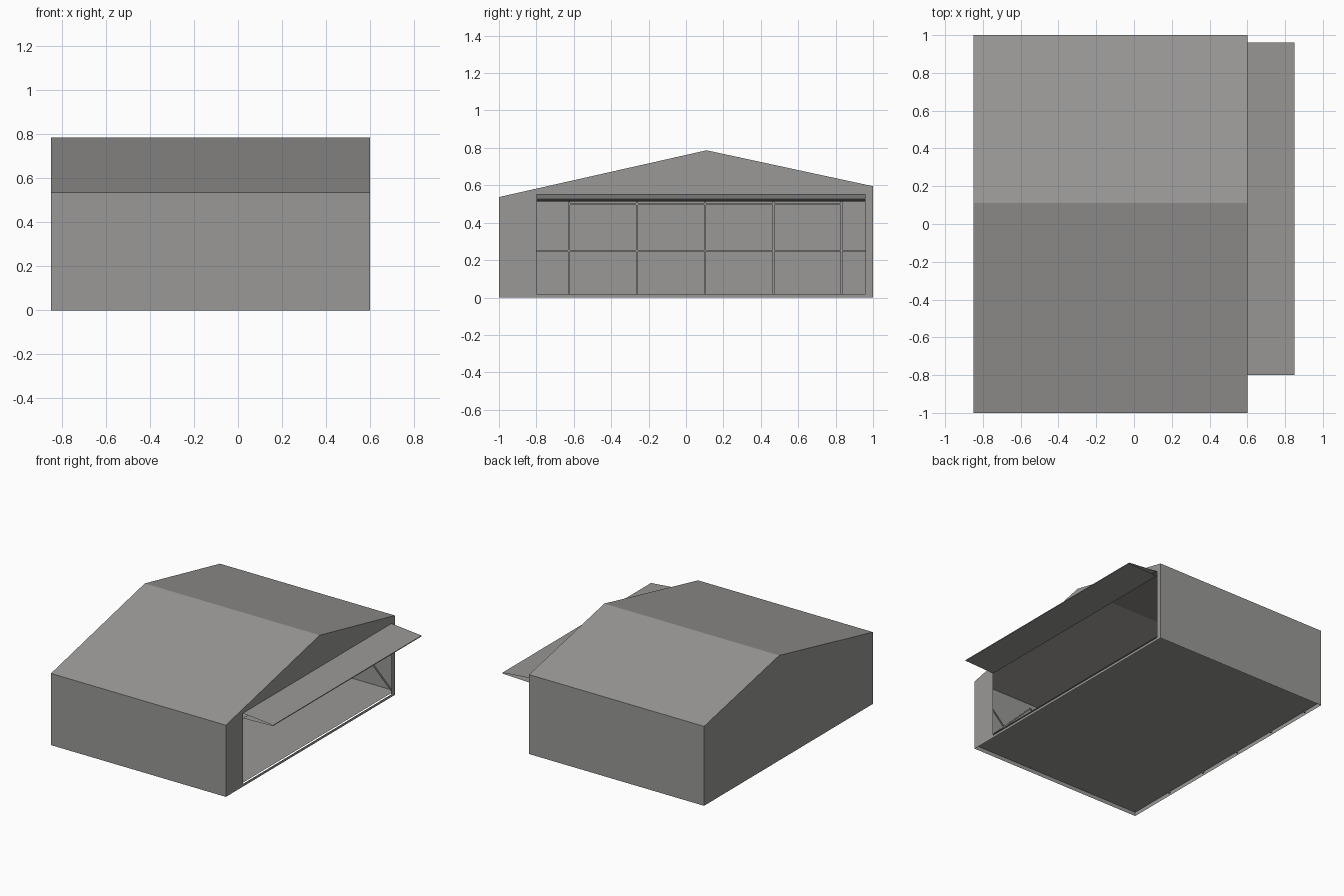
import bpy, bmesh
from mathutils import Vector

if "Cube" in bpy.data.objects:
    bpy.data.objects.remove(bpy.data.objects["Cube"])

grey = bpy.data.materials.new("warm_grey")
grey.diffuse_color = (0.32, 0.315, 0.305, 1)
grey.use_nodes = True
grey.node_tree.nodes["Principled BSDF"].inputs["Base Color"].default_value = grey.diffuse_color

XB, XF = -0.85, 0.60                     # back and open end of the hall
PROFILE = [(-1, 0), (-1, 0.537), (0.11, 0.787), (1, 0.595), (1, 0)]
OPENING = [(-0.8, 0.02), (-0.8, 0.55), (0.96, 0.55), (0.96, 0.02)]


def finish(name, bm):
    me = bpy.data.meshes.new(name)
    bm.to_mesh(me)
    bm.free()
    me.materials.append(grey)
    ob = bpy.data.objects.new(name, me)
    bpy.context.collection.objects.link(ob)
    return ob


def sheet(name, faces):
    """Thin open surface from a few polygons."""
    bm = bmesh.new()
    for f in faces:
        bm.faces.new([bm.verts.new(p) for p in f])
    bmesh.ops.remove_doubles(bm, verts=bm.verts, dist=1e-5)
    return finish(name, bm)


def rods(name, segments, r=0.005):
    """Square bars between pairs of points."""
    bm = bmesh.new()
    for a, b in segments:
        a, b = Vector(a), Vector(b)
        d = b - a
        geo = bmesh.ops.create_cube(bm, size=1)["verts"]
        q = d.to_track_quat('Z', 'Y')
        for v in geo:
            v.co = (a + b) / 2 + q @ Vector((v.co.x * 2 * r, v.co.y * 2 * r, v.co.z * d.length))
    return finish(name, bm)


# walls and roof: gable profile swept from the back to the open end
sheet("walls_and_roof", [
    [(XB, *p), (XF, *p), (XF, *q), (XB, *q)] for p, q in zip(PROFILE, PROFILE[1:])])
sheet("back_wall", [[(XB, *p) for p in PROFILE]])

# end wall framing the wide opening
a, b, c, d, e = PROFILE
o1, o2, o3, o4 = OPENING
sheet("opening_wall", [[(XF, *p) for p in reversed(f)] for f in (
    [a, b, o2, o1], [b, c, d, o3, o2], [d, e, o4, o3], [e, a, o1, o4])])

# floor, slightly above the wall base
sheet("floor", [[(XB, -1, 0.03), (XF, -1, 0.03), (XF, 1, 0.03), (XB, 1, 0.03)]])

# awning: two thin sheets meeting in a narrow lip, open at the ends
AWNING = [(XF, 0.55), (0.85, 0.527), (0.85, 0.521), (XF, 0.513)]
sheet("awning", [[(p[0], -0.8, p[1]), (q[0], -0.8, q[1]), (q[0], 0.96, q[1]), (p[0], 0.96, p[1])]
                 for p, q in zip(AWNING, AWNING[1:])])

# frame on the back wall: posts and rails
xf = XB + 0.006
posts = [-0.625 + i * 0.364 for i in range(5)]
frame = [((xf, y, 0.015), (xf, y, 0.52)) for y in posts]
frame += [((xf, -0.99, 0.25), (xf, 0.99, 0.25)), ((xf, -0.99, 0.52), (xf, 0.99, 0.52)),
          ((xf, posts[0], 0.5), (xf, posts[-1], 0.5))]
rods("back_frame", frame)

# crossed braces along both side walls
braces = []
for y in (-0.99, 0.99):
    for i in range(3):
        x0, x1 = 0.58 - 0.475 * i, 0.105 - 0.475 * i
        braces += [((x0, y, 0.03), (x1, y, 0.5)), ((x0, y, 0.5), (x1, y, 0.03))]
rods("side_braces", braces, 0.004)
